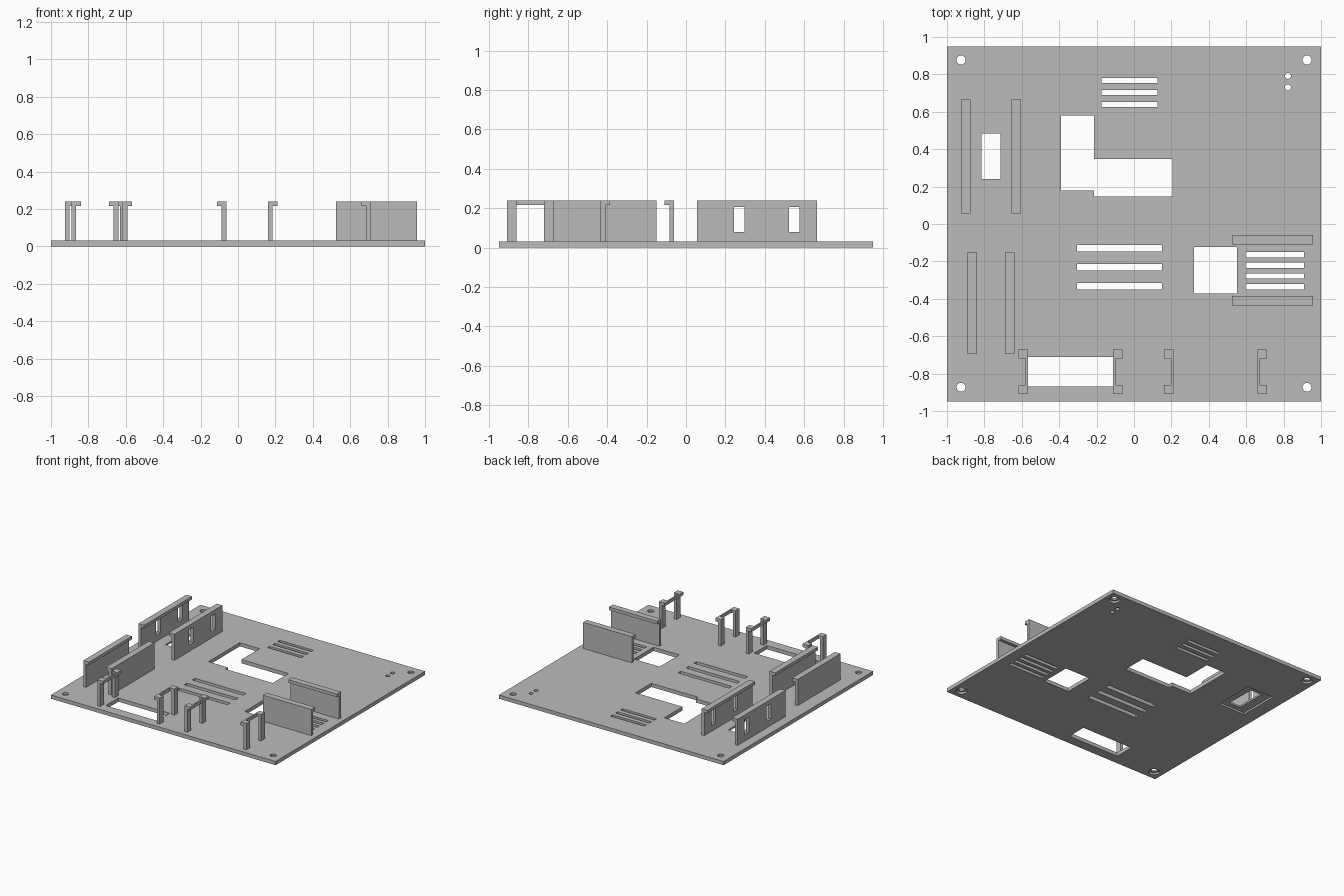
import bpy, bmesh
from mathutils import Vector

cube = bpy.data.objects.get("Cube")
if cube:
    bpy.data.objects.remove(cube, do_unlink=True)

grey = bpy.data.materials.new("mid_grey")
grey.use_nodes = True
grey.diffuse_color = (0.5, 0.5, 0.5, 1)
grey.node_tree.nodes["Principled BSDF"].inputs["Base Color"].default_value = (0.5, 0.5, 0.5, 1)

BASE, LIP, TOP = 0.03, 0.215, 0.24   # plate top, underside of lips, rail top
T = 0.025                            # wall thickness


def add_prism(bm, pts, direction):
    """Extrude a closed 3D outline along a direction."""
    face = bm.faces.new([bm.verts.new(p) for p in pts])
    out = bmesh.ops.extrude_face_region(bm, geom=[face])
    verts = [g for g in out["geom"] if isinstance(g, bmesh.types.BMVert)]
    bmesh.ops.translate(bm, verts=verts, vec=Vector(direction))


def add_box(bm, x0, x1, y0, y1, z0, z1):
    add_prism(bm, [(x0, y0, z0), (x1, y0, z0), (x1, y1, z0), (x0, y1, z0)], (0, 0, z1 - z0))


def add_hole(bm, x, y, r, z0, z1):
    out = bmesh.ops.create_cone(bm, cap_ends=True, segments=24, radius1=r, radius2=r, depth=z1 - z0)
    bmesh.ops.translate(bm, verts=out["verts"], vec=(x, y, (z0 + z1) / 2))


def finish(name, bm):
    bmesh.ops.recalc_face_normals(bm, faces=bm.faces)
    me = bpy.data.meshes.new(name)
    bm.to_mesh(me)
    bm.free()
    me.materials.append(grey)
    ob = bpy.data.objects.new(name, me)
    bpy.context.collection.objects.link(ob)
    return ob


def cut(ob, bm):
    """Subtract a mesh from an object and discard the cutter."""
    cutter = finish("cutter", bm)
    cutter.hide_render = True
    mod = ob.modifiers.new("cut", "BOOLEAN")
    mod.object, mod.operation, mod.solver = cutter, "DIFFERENCE", "EXACT"
    bpy.context.view_layer.update()
    result = bpy.data.meshes.new_from_object(ob.evaluated_get(bpy.context.evaluated_depsgraph_get()))
    ob.modifiers.clear()
    ob.data = result
    bpy.data.objects.remove(cutter, do_unlink=True)


# Base plate
bm = bmesh.new()
add_box(bm, -1, 1, -0.95, 0.95, 0, BASE)
plate = finish("base_plate", bm)

# Recesses in the underside, around the corner holes and the left opening
corners = [(x, y) for x in (-0.925, 0.925) for y in (-0.873, 0.877)]
bm = bmesh.new()
add_box(bm, -0.89, -0.65, 0.2, 0.53, -0.1, 0.015)
for x, y in corners:
    add_hole(bm, x, y, 0.042, -0.1, 0.015)
cut(plate, bm)

# Through openings, vent slots and round holes
bm = bmesh.new()
for x0, x1, y0, y1 in ((-0.815, -0.715, 0.24, 0.485), (0.32, 0.55, -0.372, -0.123),
                       (-0.568, -0.11, -0.87, -0.71)):
    add_box(bm, x0, x1, y0, y1, -0.1, 0.1)
for x0, x1, top, step, count, w in ((-0.175, 0.125, 0.781, 0.064, 3, 0.027),
                                    (-0.305, 0.15, -0.112, 0.1015, 3, 0.034),
                                    (0.595, 0.91, -0.15, 0.057, 4, 0.028)):
    for i in range(count):
        add_box(bm, x0, x1, top - i * step - w, top - i * step, -0.1, 0.1)
stepped = [(-0.39, 0.18), (-0.213, 0.18), (-0.213, 0.147), (0.206, 0.147),
           (0.206, 0.348), (-0.213, 0.348), (-0.213, 0.58), (-0.39, 0.58)]
add_prism(bm, [(x, y, -0.1) for x, y in stepped], (0, 0, 0.2))
for x, y in corners:
    add_hole(bm, x, y, 0.024, -0.1, 0.1)
for y in (0.73, 0.792):
    add_hole(bm, 0.823, y, 0.016, -0.1, 0.1)
cut(plate, bm)


# Walls with a hooked lip along the top
def rail(name, outer, side, start, end, along_y):
    """outer: position of the outer face; side: direction of the lip."""
    mid, tip = outer + side * T, outer + side * 2 * T
    profile = [(outer, BASE), (mid, BASE), (mid, LIP), (tip, LIP), (tip, TOP), (outer, TOP)]
    bm = bmesh.new()
    if along_y:
        add_prism(bm, [(p, start, z) for p, z in profile], (0, end - start, 0))
    else:
        add_prism(bm, [(start, p, z) for p, z in profile], (end - start, 0, 0))
    return finish(name, bm)


rear_rails = [rail("rear_outer_rail", -0.925, 1, 0.055, 0.665, True),
              rail("rear_inner_rail", -0.605, -1, 0.055, 0.665, True)]
rail("front_outer_rail", -0.89, 1, -0.695, -0.15, True)
rail("front_inner_rail", -0.64, -1, -0.695, -0.15, True)
rail("side_front_rail", -0.435, 1, 0.525, 0.957, False)
rail("side_rear_rail", -0.06, -1, 0.525, 0.957, False)

# Upright slots through the rear rails
for ob in rear_rails:
    bm = bmesh.new()
    for y0 in (0.243, 0.522):
        add_box(bm, -1.1, -0.5, y0, y0 + 0.055, 0.08, 0.205)
    cut(ob, bm)


# Two-post brackets along the front edge, joined by a thin bar at the lip
def bracket(name, outer, side):
    mid, tip = outer + side * T, outer + side * 2 * T
    profile = [(outer, BASE), (mid, BASE), (mid, LIP), (tip, LIP), (tip, TOP), (outer, TOP)]
    bm = bmesh.new()
    for y in (-0.908, -0.72):
        add_prism(bm, [(p, y, z) for p, z in profile], (0, 0.048, 0))
    add_box(bm, *sorted((tip - side * 0.012, tip)), -0.86, -0.72, LIP, TOP)
    finish(name, bm)


for i, (outer, side) in enumerate(((-0.617, 1), (-0.062, -1), (0.16, 1), (0.71, -1))):
    bracket(f"front_bracket_{i + 1}", outer, side)
